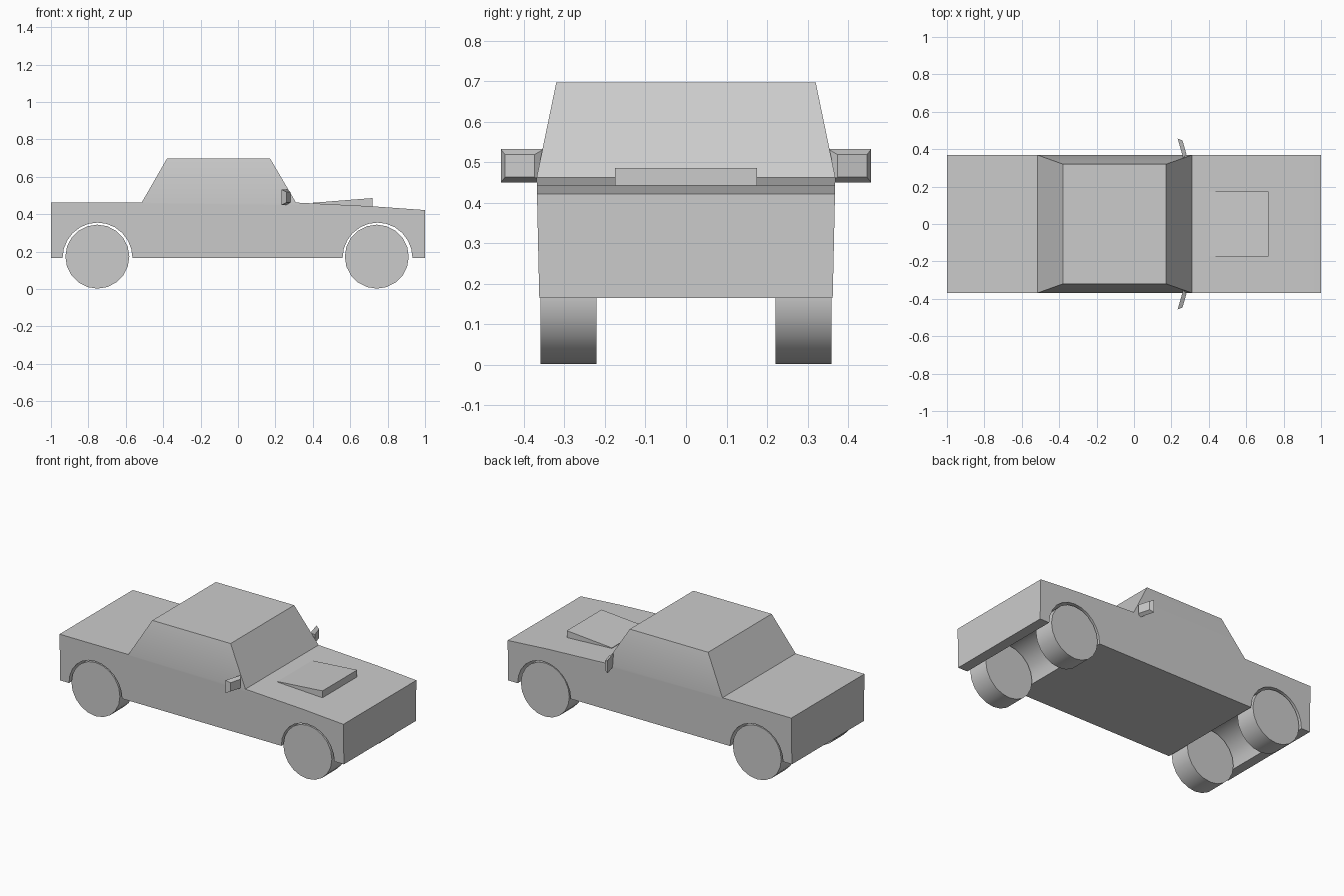
import bpy, bmesh
from math import sin, cos, pi, radians
from mathutils import Matrix

if "Cube" in bpy.data.objects:
    bpy.data.objects.remove(bpy.data.objects["Cube"])

WHEEL_X = (-0.752, 0.742)


def finish(bm, name, angle=35):
    bmesh.ops.recalc_face_normals(bm, faces=bm.faces[:])
    mesh = bpy.data.meshes.new(name)
    bm.to_mesh(mesh)
    bm.free()
    obj = bpy.data.objects.new(name, mesh)
    bpy.context.collection.objects.link(obj)
    bpy.ops.object.select_all(action='DESELECT')
    obj.select_set(True)
    bpy.context.view_layer.objects.active = obj
    bpy.ops.object.shade_smooth_by_angle(angle=radians(angle))
    return obj


def arch(cx, n=12):
    # wheel opening from left to right
    return [(cx - 0.187 * cos(pi * i / n), 0.165 + 0.19 * sin(pi * i / n))
            for i in range(n + 1)]


def skin(bm, a, b):
    # quads between two closed loops
    return [bm.faces.new((a[i], a[i - 1], b[i - 1], b[i])) for i in range(len(a))]


# Body: side profile with arches running right through, plus tapered cabin
profile = [(-1, 0.165)] + arch(-0.751) + arch(0.746) + [
    (1, 0.165), (1, 0.422), (0.72, 0.442), (0.31, 0.462), (-0.515, 0.462), (-1, 0.462)]
bm = bmesh.new()
sides = []
for s in (-1, 1):
    loop = [bm.verts.new((x, s * (0.362 + (z - 0.165) * 0.022), z)) for x, z in profile]
    bm.faces.new(loop)
    sides.append(loop)
walls = skin(bm, *sides)
bm.faces.remove(walls[-2])      # opening under the cabin
base = [sides[0][-2], sides[0][-3], sides[1][-3], sides[1][-2]]
roof = [bm.verts.new((x, y, 0.697)) for x, y in
        ((-0.38, -0.32), (0.172, -0.32), (0.172, 0.32), (-0.38, 0.32))]
skin(bm, base, roof)
bm.faces.new(roof)
finish(bm, "car_body")

# Hood scoop: a wedge rising towards the nose
bm = bmesh.new()
ends = [[bm.verts.new((x, y, z)) for x, z in ((0.40, 0.45), (0.718, 0.43), (0.718, 0.486), (0.40, 0.461))]
        for y in (-0.175, 0.175)]
skin(bm, *ends)
for e in ends:
    bm.faces.new(e)
finish(bm, "hood_scoop")

# Wheels
for x, end in zip(WHEEL_X, ("rear", "front")):
    for s, side in ((-1, "right"), (1, "left")):
        bm = bmesh.new()
        bmesh.ops.create_cone(bm, cap_ends=True, segments=20, radius1=0.171, radius2=0.171,
                              depth=0.138,
                              matrix=Matrix.Translation((x, s * 0.29, 0.173)) @ Matrix.Rotation(pi / 2, 4, 'X'))
        finish(bm, f"{end}_{side}_wheel")

# Door mirrors: thin plates swept back, with a bevelled forward face
for s, side in ((-1, "right"), (1, "left")):
    bm = bmesh.new()
    rects = []
    for dx, hy, hz in ((-0.011, 0.055, 0.041), (0.011, 0.038, 0.028)):
        rects.append([bm.verts.new((dx, a * hy, b * hz))
                      for a, b in ((-1, -1), (1, -1), (1, 1), (-1, 1))])
    skin(bm, *rects)
    for r in rects:
        bm.faces.new(r)
    bmesh.ops.transform(bm, verts=bm.verts[:],
                        matrix=Matrix.Translation((0.259, s * 0.407, 0.491)) @ Matrix.Rotation(s * radians(16), 4, 'Z'))
    finish(bm, f"{side}_mirror", 20)
